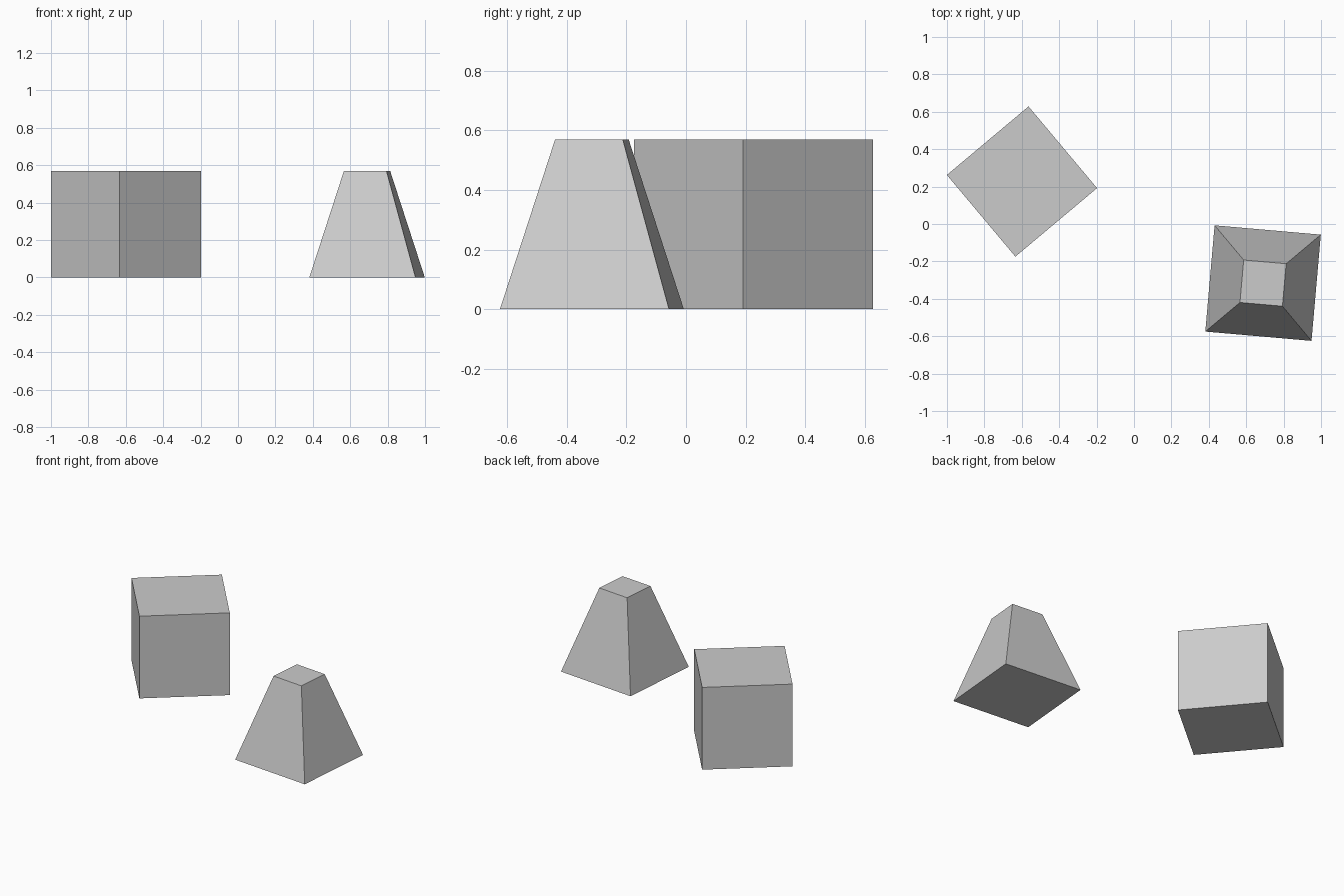
import bpy, bmesh, math
from mathutils import Matrix

if "Cube" in bpy.data.objects:
    bpy.data.objects.remove(bpy.data.objects["Cube"])

SIZE = 0.57


def tapered_block(name, x, y, angle, top_scale):
    """Square block standing on the floor, with its top face scaled."""
    bm = bmesh.new()
    bmesh.ops.create_cube(bm, size=SIZE)
    for v in bm.verts:
        if v.co.z > 0:
            v.co.x *= top_scale
            v.co.y *= top_scale
    bm.transform(Matrix.Translation((0, 0, SIZE / 2)))
    mesh = bpy.data.meshes.new(name)
    bm.to_mesh(mesh)
    bm.free()
    obj = bpy.data.objects.new(name, mesh)
    obj.location = (x, y, 0)
    obj.rotation_euler.z = math.radians(angle)
    bpy.context.collection.objects.link(obj)
    return obj


# Plain cube, back left
tapered_block("cube_block", -0.599, 0.227, 40, 1.0)
# Truncated pyramid, front right
tapered_block("truncated_pyramid", 0.69, -0.316, -5, 0.4)
